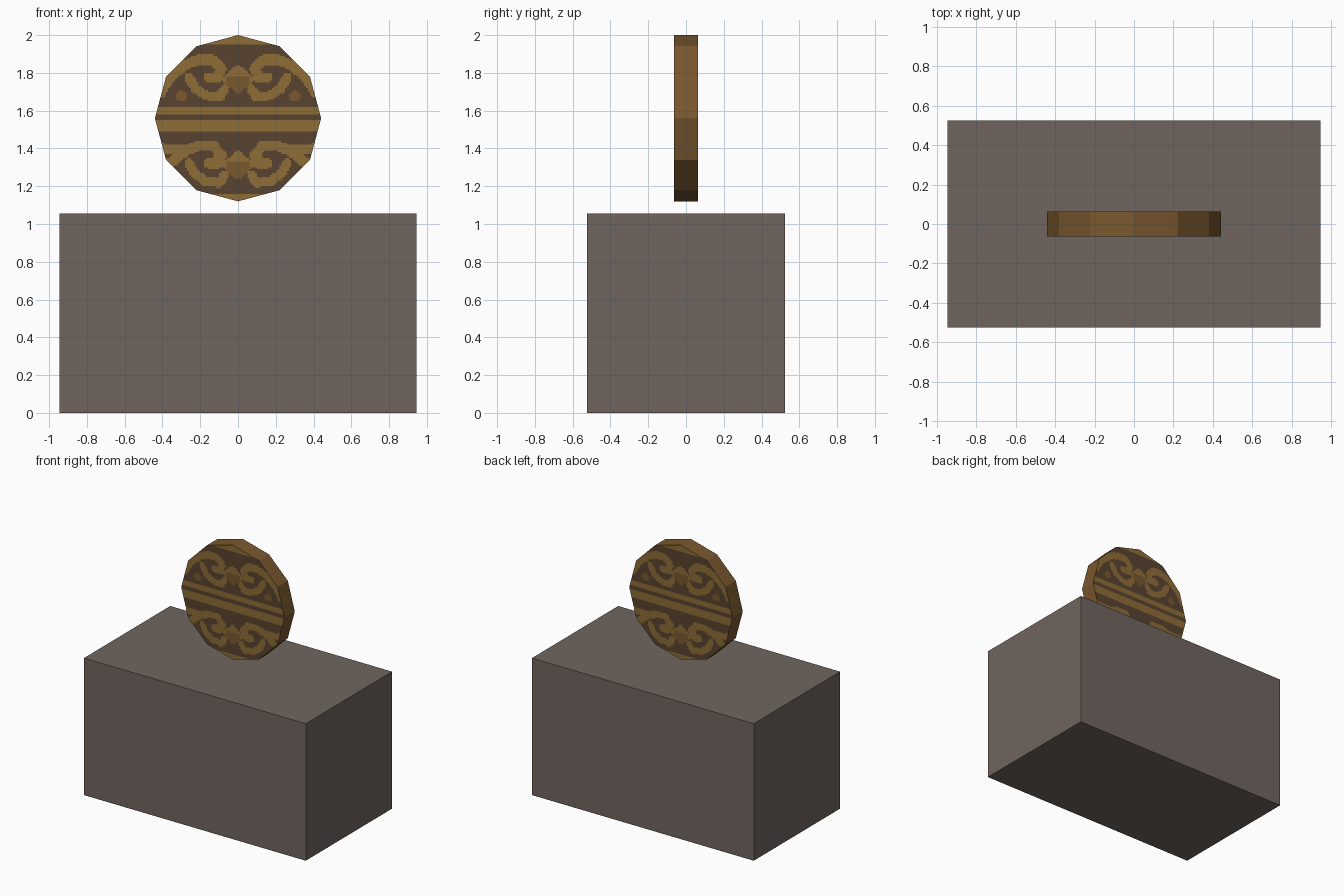
import bpy, bmesh, math
from mathutils import Vector

if "Cube" in bpy.data.objects:
    bpy.data.objects.remove(bpy.data.objects["Cube"])


def material(name, rgb):
    def lin(c):
        c /= 255
        return c / 12.92 if c <= 0.04045 else ((c + 0.055) / 1.055) ** 2.4
    m = bpy.data.materials.new(name)
    m.diffuse_color = (*[lin(c) for c in rgb], 1)
    m.use_nodes = True
    m.node_tree.nodes["Principled BSDF"].inputs["Base Color"].default_value = m.diffuse_color
    return m


stone = material("grey_brown_stone", (112, 101, 95))
dark = material("dark_bronze", (88, 68, 47))
gold = material("old_gold", (142, 109, 54))
bronze = material("mid_bronze", (122, 88, 46))
DARK, GOLD, BRONZE = 0, 1, 2


def finish(bm, name, mats):
    bmesh.ops.recalc_face_normals(bm, faces=bm.faces)
    me = bpy.data.meshes.new(name)
    bm.to_mesh(me)
    bm.free()
    for m in mats:
        me.materials.append(m)
    ob = bpy.data.objects.new(name, me)
    bpy.context.collection.objects.link(ob)
    return ob


# Base block
bm = bmesh.new()
bmesh.ops.create_cube(bm, size=1)
for v in bm.verts:
    v.co = (v.co.x * 1.89, v.co.y * 1.05, (v.co.z + 0.5) * 1.055)
finish(bm, "base_block", [stone])

# Ornament: strokes of one scroll motif, mirrored in x, as (half width, points)
STROKES = [
    (0.028, [(.41, -.07), (.36, .01), (.28, .075), (.20, .105), (.13, .10),
             (.09, .055), (.11, .01), (.155, .01)]),
    (0.025, [(.26, .01), (.23, -.045), (.175, -.085), (.10, -.095), (.07, -.055)]),
    (0.025, [(.42, .09), (.28, .08)]),
]
BANDS = [(1.95, 2.01), (1.58, 1.62), (1.49, 1.55), (1.11, 1.16)]


def seg_dist(p, a, b):
    d = b - a
    t = max(0, min(1, (p - a).dot(d) / d.length_squared))
    return (p - a - d * t).length


def ornament(x, z):
    """Colour slot of a point on the disc face."""
    if any(lo < z < hi for lo, hi in BANDS):
        return GOLD
    for centre in (1.767, 1.312):
        p = Vector((abs(x), z - centre))
        if abs(p.y) > 0.14:
            continue
        # central diamond crown
        if p.x / 0.095 + abs(p.y) / 0.08 < 1:
            return BRONZE if p.y < 0.015 and p.x < 0.06 else GOLD
        # small bronze leaf near the rim
        if (p - Vector((.30, -.09))).length < 0.03:
            return BRONZE
        for w, pts in STROKES:
            pts = [Vector(q) for q in pts]
            if min(seg_dist(p, a, b) for a, b in zip(pts, pts[1:])) < w:
                return GOLD
    return DARK


# Upright twelve-sided disc, faces cut into a fine grid for the ornament
R, H, CZ = 0.44, 0.0625, 1.56
bm = bmesh.new()
rings = [[bm.verts.new((R * math.sin(i * math.pi / 6), y, CZ + R * math.cos(i * math.pi / 6)))
          for i in range(12)] for y in (-H, H)]
for ring in rings:
    bm.faces.new(ring)
for i in range(12):
    j = (i + 1) % 12
    bm.faces.new((rings[0][i], rings[0][j], rings[1][j], rings[1][i]))
bmesh.ops.recalc_face_normals(bm, faces=bm.faces)
for axis in (Vector((1, 0, 0)), Vector((0, 0, 1))):
    for k in range(-43, 44):
        caps = [f for f in bm.faces if abs(f.normal.y) > 0.9]
        geom = caps + list({e for f in caps for e in f.edges}) + list({v for f in caps for v in f.verts})
        bmesh.ops.bisect_plane(bm, geom=geom, dist=1e-5,
                               plane_co=Vector((0, 0, CZ)) + axis * k * 0.01, plane_no=axis)
bm.normal_update()
for f in bm.faces:
    c = f.calc_center_median()
    f.material_index = ornament(c.x, c.z) if abs(f.normal.y) > 0.9 else BRONZE
finish(bm, "ornamented_disc", [dark, gold, bronze])
